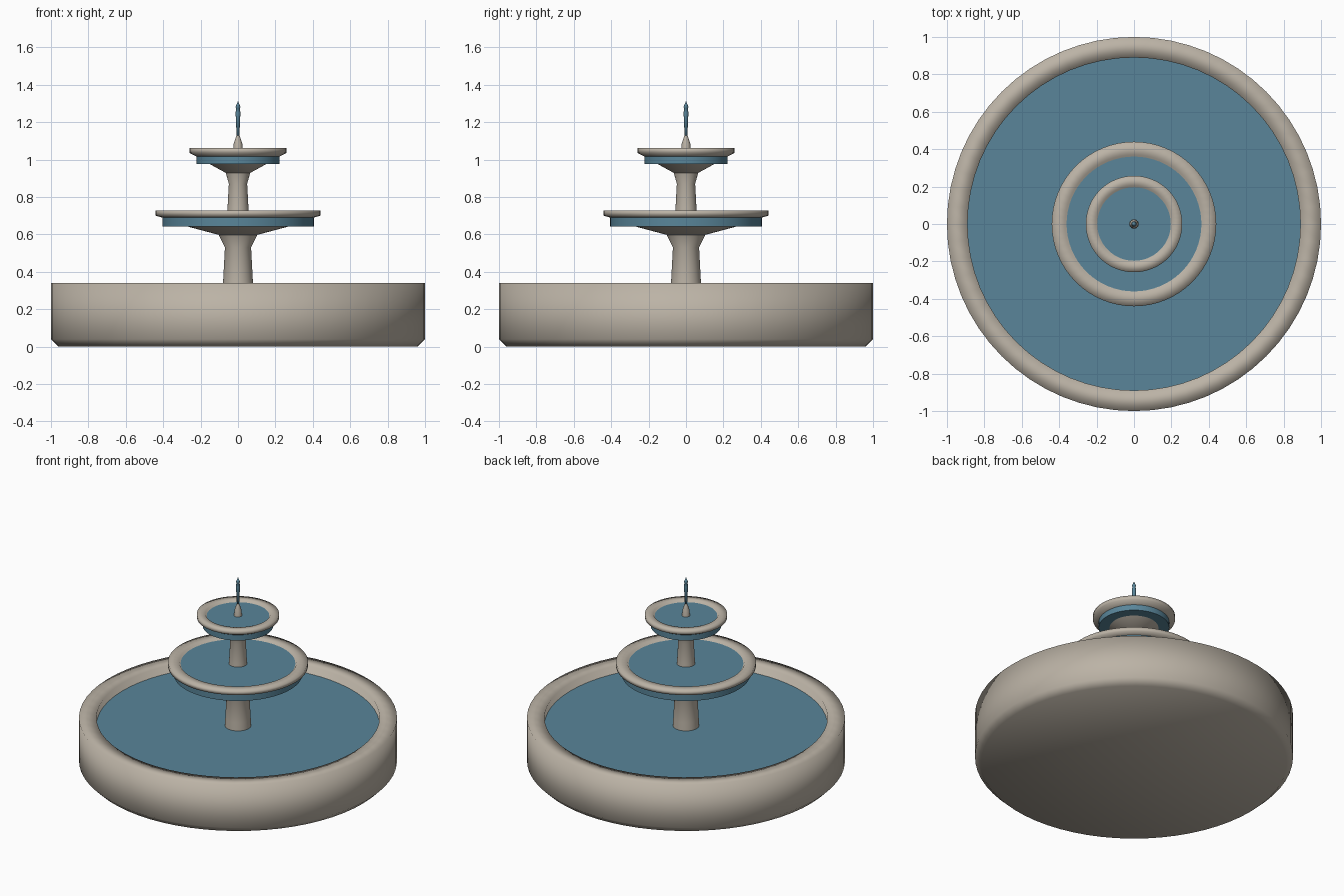
import bpy
import bmesh
import math

cube = bpy.data.objects.get("Cube")
if cube:
    bpy.data.objects.remove(cube, do_unlink=True)


def make_material(name, rgb):
    mat = bpy.data.materials.new(name)
    mat.use_nodes = True
    color = (*rgb, 1.0)
    mat.diffuse_color = color
    bsdf = mat.node_tree.nodes["Principled BSDF"]
    bsdf.inputs["Base Color"].default_value = color
    bsdf.inputs["Roughness"].default_value = 0.8
    return mat


stone = make_material("warm stone", (0.50, 0.45, 0.38))
water = make_material("pool blue", (0.10, 0.235, 0.32))


def lathe(name, profile, mat, segments=64, sharp_angle=None):
    """Revolve (radius, height) points, listed from bottom to top, around z."""
    bm = bmesh.new()
    verts = [bm.verts.new((r, 0, z)) for r, z in profile]
    edges = [bm.edges.new(pair) for pair in zip(verts, verts[1:])]
    bmesh.ops.spin(bm, geom=verts + edges, cent=(0, 0, 0), axis=(0, 0, 1),
                   angle=math.tau, steps=segments, use_duplicate=False)
    bmesh.ops.remove_doubles(bm, verts=bm.verts, dist=0.0001)
    bmesh.ops.recalc_face_normals(bm, faces=bm.faces)
    mesh = bpy.data.meshes.new(name)
    bm.to_mesh(mesh)
    bm.free()
    mesh.materials.append(mat)
    obj = bpy.data.objects.new(name, mesh)
    bpy.context.collection.objects.link(obj)
    bpy.ops.object.select_all(action="DESELECT")
    obj.select_set(True)
    bpy.context.view_layer.objects.active = obj
    if sharp_angle is None:
        bpy.ops.object.shade_smooth()
    else:
        bpy.ops.object.shade_smooth_by_angle(angle=math.radians(sharp_angle))
    return obj


def water_disc(name, radius, bottom, top):
    return lathe(name, [(0, bottom), (radius, bottom), (radius, top), (0, top)],
                 water, sharp_angle=30)


# Ground basin with a chamfered foot and an upright inner wall
lathe("basin", [(0, 0), (0.96, 0), (1, 0.04), (1, 0.34), (0.89, 0.34),
                (0.89, 0.24), (0, 0.24)], stone)
water_disc("basin_water", 0.892, 0.25, 0.285)

# Lower column and middle bowl
lathe("lower_column", [(0, 0.25), (0.084, 0.25), (0.08, 0.34), (0.07, 0.53),
                       (0.105, 0.602), (0, 0.602)], stone, sharp_angle=50)
lathe("middle_bowl", [(0, 0.598), (0.105, 0.598), (0.27, 0.642), (0.405, 0.69),
                      (0.44, 0.70), (0.44, 0.728), (0.37, 0.728),
                      (0.34, 0.69), (0, 0.65)], stone)
water_disc("middle_water", 0.405, 0.643, 0.716)

# Upper column and top bowl
lathe("upper_column", [(0, 0.70), (0.058, 0.70), (0.056, 0.74), (0.049, 0.87),
                       (0.066, 0.932), (0, 0.932)], stone, sharp_angle=50)
lathe("top_bowl", [(0, 0.929), (0.066, 0.929), (0.155, 0.978), (0.22, 1.015),
                   (0.258, 1.035), (0.258, 1.062), (0.205, 1.062),
                   (0.18, 1.02), (0, 0.98)], stone)
water_disc("top_water", 0.222, 0.977, 1.048)

# Nozzle and water jet
lathe("nozzle", [(0, 1.03), (0.025, 1.03), (0.023, 1.085), (0.008, 1.13),
                 (0, 1.13)], stone, segments=24, sharp_angle=50)
lathe("water_jet", [(0, 1.12), (0.007, 1.12), (0.013, 1.25), (0.010, 1.275),
                    (0.014, 1.28), (0, 1.313)], water, segments=16)
